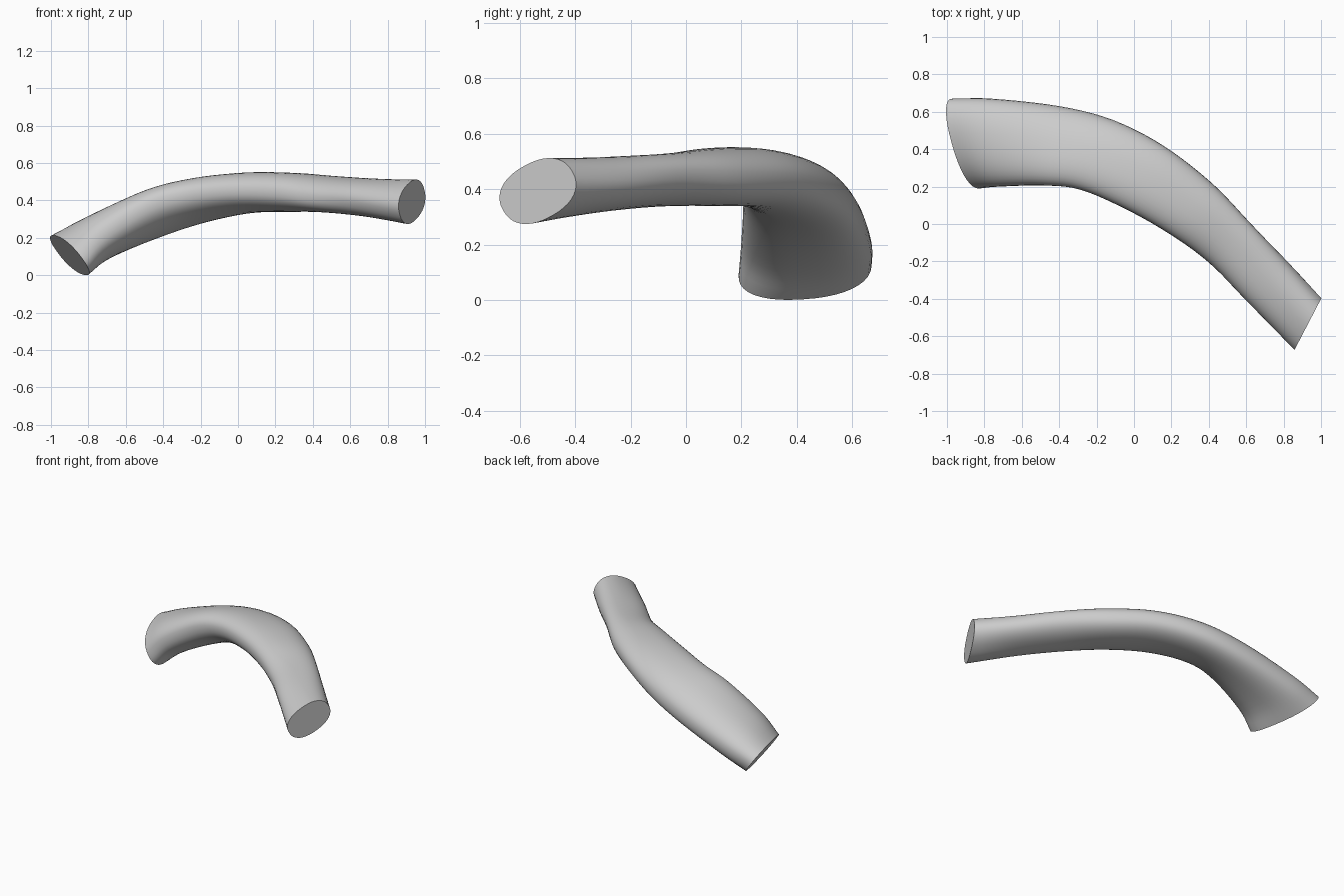
import bpy, bmesh, math
from mathutils import Vector

cube = bpy.data.objects.get("Cube")
if cube:
    bpy.data.objects.remove(cube, do_unlink=True)

# Plain bone grey
grey = bpy.data.materials.new("light_grey")
grey.use_nodes = True
colour = (0.6, 0.6, 0.6, 1)
grey.diffuse_color = colour
grey.node_tree.nodes["Principled BSDF"].inputs["Base Color"].default_value = colour

# Stations along the shaft: centre, half width axis, half thickness axis
stations = [
    [Vector(v) for v in row] for row in (
        ((-.90, .43, .107), (-.065, .24, .015), (-.077, .01, .105)),
        ((-.74, .435, .205), (-.02, .235, -.01), (-.06, 0, .112)),
        ((-.44, .418, .335), (.04, .212, -.03), (-.045, 0, .113)),
        ((-.20, .37, .403), (.085, .187, -.02), (-.02, 0, .112)),
        ((.055, .25, .441), (.10, .17, -.01), (0, 0, .107)),
        ((.30, .085, .443), (.115, .135, 0), (0, 0, .104)),
        ((.505, -.095, .432), (.112, .105, .02), (0, 0, .093)),
        ((.715, -.31, .415), (.108, .10, .035), (-.02, -.02, .092)),
        ((.93, -.535, .393), (.065, .125, .07), (-.026, -.05, .09)),
    )
]
STEPS, SIDES, POWER = 5, 40, 2.3


def spline(a, b, c, d, t):
    """Catmull-Rom blend between b and c."""
    return (b * 2 + (c - a) * t + (a * 2 - b * 5 + c * 4 - d) * t * t
            + (b * 3 - a - c * 3 + d) * t ** 3) / 2


def section(centre, wide, thick):
    """Rounded cross-section as a superellipse."""
    points = []
    for i in range(SIDES):
        angle = math.tau * i / SIDES
        c, s = math.cos(angle), math.sin(angle)
        u = math.copysign(abs(c) ** (2 / POWER), c)
        v = math.copysign(abs(s) ** (2 / POWER), s)
        points.append(centre + wide * u + thick * v)
    return points


# Loft the shaft through the stations
first = [a * 2 - b for a, b in zip(stations[0], stations[1])]
last = [a * 2 - b for a, b in zip(stations[-1], stations[-2])]
keys = [first] + stations + [last]
sections = []
for k in range(len(stations) - 1):
    for j in range(STEPS):
        sections.append(section(*(spline(*four, j / STEPS) for four in zip(*keys[k:k + 4]))))
sections.append(section(*stations[-1]))

bm = bmesh.new()
rings = [[bm.verts.new(p) for p in ring] for ring in sections]
for r, s in zip(rings, rings[1:]):
    for i in range(SIDES):
        n = (i + 1) % SIDES
        bm.faces.new((r[i], r[n], s[n], s[i]))
for f in bm.faces:
    f.smooth = True

# Flat cut ends
bm.faces.new(rings[0])
bm.faces.new(rings[-1])
bmesh.ops.recalc_face_normals(bm, faces=bm.faces[:])

mesh = bpy.data.meshes.new("curved_shaft")
bm.to_mesh(mesh)
bm.free()
mesh.materials.append(grey)
shaft = bpy.data.objects.new("curved_shaft", mesh)
bpy.context.collection.objects.link(shaft)

# Keep the end rims crisp
bpy.ops.object.select_all(action="DESELECT")
shaft.select_set(True)
bpy.context.view_layer.objects.active = shaft
bpy.ops.object.shade_smooth_by_angle(angle=math.radians(40))
